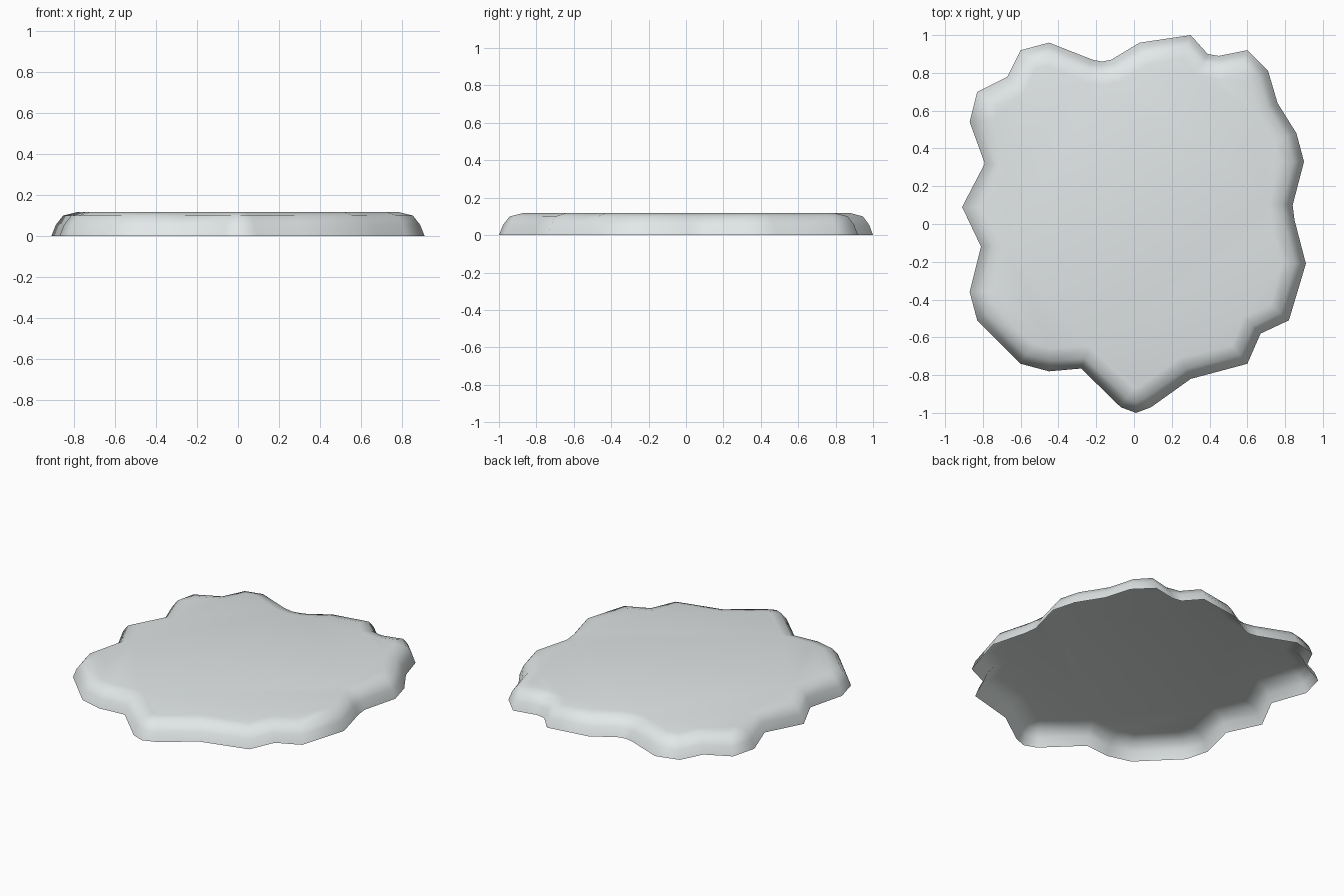
import bpy, bmesh, math
from mathutils import Vector

if "Cube" in bpy.data.objects:
    bpy.data.objects.remove(bpy.data.objects["Cube"])

# Ground outline, counterclockwise from the front tip
outline = [Vector(p) for p in [
    (0.01, -1.0), (0.09, -0.97), (0.30, -0.82), (0.60, -0.74), (0.67, -0.58),
    (0.82, -0.51), (0.91, -0.21), (0.85, 0.02), (0.84, 0.10), (0.90, 0.33),
    (0.86, 0.48), (0.76, 0.64), (0.71, 0.81), (0.60, 0.92), (0.45, 0.89),
    (0.39, 0.90), (0.30, 1.0), (0.03, 0.96), (-0.12, 0.87), (-0.17, 0.86),
    (-0.22, 0.87), (-0.45, 0.96), (-0.60, 0.92), (-0.67, 0.78), (-0.83, 0.70),
    (-0.87, 0.54), (-0.79, 0.32), (-0.91, 0.09), (-0.81, -0.12), (-0.87, -0.36),
    (-0.83, -0.51), (-0.60, -0.74), (-0.45, -0.78), (-0.28, -0.765), (-0.07, -0.97)]]

# Rounded edge profile: (inset, height)
profile = [(0, 0), (0.022, 0.055), (0.057, 0.10), (0.125, 0.117)]


def inward(i):
    """Direction into the outline at corner i."""
    n = len(outline)
    a = (outline[i] - outline[i - 1]).normalized()
    b = (outline[(i + 1) % n] - outline[i]).normalized()
    t = a + b
    return Vector((-t.y, t.x)).normalized()


# Shell with rounded sides, flat top and open underside
bm = bmesh.new()
n = len(outline)
rings = []
for inset, z in profile:
    pts = [p + inward(i) * inset for i, p in enumerate(outline)]
    rings.append([bm.verts.new((p.x, p.y, z)) for p in pts])
for lo, hi in zip(rings, rings[1:]):
    for i in range(n):
        j = (i + 1) % n
        bm.faces.new((lo[i], lo[j], hi[j], hi[i]))
top = bm.faces.new(rings[-1])
bmesh.ops.triangulate(bm, faces=[top])

mesh = bpy.data.meshes.new("ground_slab")
bm.to_mesh(mesh)
bm.free()
slab = bpy.data.objects.new("ground_slab", mesh)
bpy.context.collection.objects.link(slab)

# Smooth shading
bpy.context.view_layer.objects.active = slab
slab.select_set(True)
bpy.ops.object.shade_smooth_by_angle(angle=math.radians(60))

mat = bpy.data.materials.new("pale_grey")
mat.diffuse_color = (0.77, 0.81, 0.81, 1)
mat.use_nodes = True
mat.node_tree.nodes["Principled BSDF"].inputs["Base Color"].default_value = mat.diffuse_color
mesh.materials.append(mat)
